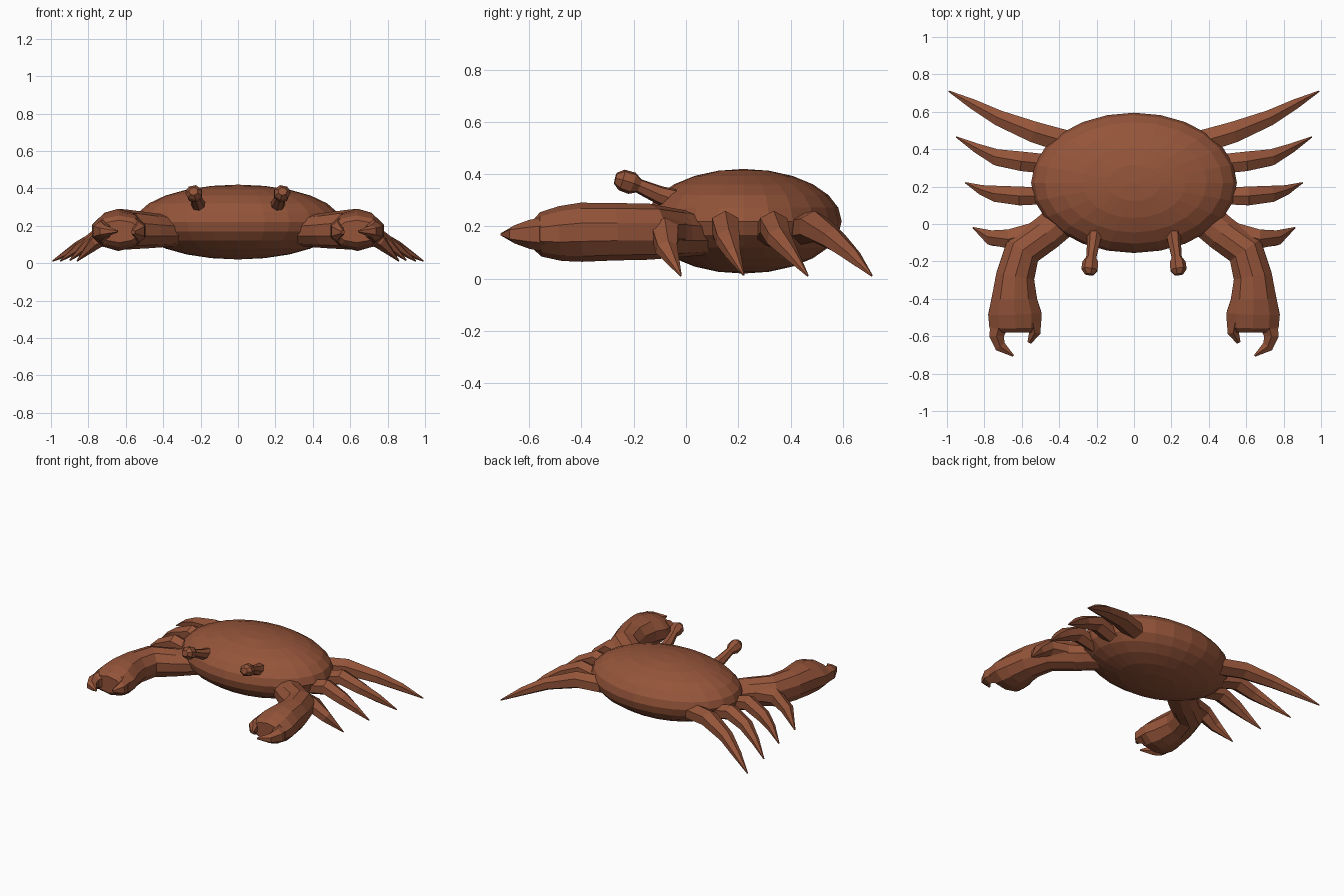
import bpy, bmesh, math
from mathutils import Vector, Matrix

shell_brown = bpy.data.materials.new("shell_brown")
shell_brown.diffuse_color = (0.30, 0.09, 0.042, 1)


def finish(name, bm, mirrored=True):
    bmesh.ops.recalc_face_normals(bm, faces=bm.faces)
    mesh = bpy.data.meshes.new(name)
    bm.to_mesh(mesh)
    bm.free()
    mesh.materials.append(shell_brown)
    ob = bpy.data.objects.new(name, mesh)
    bpy.context.collection.objects.link(ob)
    if mirrored:
        ob.modifiers.new("mirror", "MIRROR").use_mirror_merge = False
    return ob


def limb(name, stations, sides=8):
    """Faceted tube; each station is x, y, z, half width, half height."""
    bm = bmesh.new()
    pts = [Vector(s[:3]) for s in stations]
    rings = []
    for i, s in enumerate(stations):
        along = (pts[min(i + 1, len(pts) - 1)] - pts[max(i - 1, 0)]).normalized()
        side = along.cross(Vector((0, 0, 1))).normalized()
        up = side.cross(along)
        ring = []
        for k in range(sides):
            a = 2 * math.pi * (k + 0.5) / sides
            ring.append(bm.verts.new(pts[i] + side * s[3] * math.cos(a) + up * s[4] * math.sin(a)))
        rings.append(ring)
    for a, b in zip(rings, rings[1:]):
        for k in range(sides):
            n = (k + 1) % sides
            bm.faces.new((a[k], a[n], b[n], b[k]))
    bm.faces.new(rings[0])
    bm.faces.new(rings[-1])
    return finish(name, bm)


# Shell: flattened faceted ellipsoid
bm = bmesh.new()
bmesh.ops.create_uvsphere(bm, u_segments=24, v_segments=12, radius=1)
bmesh.ops.transform(bm, verts=bm.verts,
                    matrix=Matrix.Translation((0, 0.22, 0.22)) @ Matrix.Diagonal((0.55, 0.375, 0.2, 1)))
finish("shell", bm, mirrored=False)

# Walking legs, back to front
limb("back_leg", [(0.36, 0.44, 0.19, .07, .06), (0.53, 0.49, 0.20, .065, .06),
                  (0.72, 0.565, 0.15, .048, .045), (0.86, 0.64, 0.085, .03, .03),
                  (0.99, 0.71, 0.012, .004, .004)], 6)
limb("rear_middle_leg", [(0.46, 0.32, 0.17, .06, .05), (0.60, 0.335, 0.205, .06, .055),
                         (0.73, 0.355, 0.155, .05, .045), (0.84, 0.405, 0.09, .028, .03),
                         (0.95, 0.465, 0.012, .004, .004)], 6)
limb("front_middle_leg", [(0.46, 0.15, 0.17, .05, .05), (0.61, 0.15, 0.205, .058, .055),
                          (0.73, 0.16, 0.15, .05, .045), (0.81, 0.18, 0.095, .03, .03),
                          (0.90, 0.22, 0.015, .004, .004)], 6)
limb("front_leg", [(0.52, -0.04, 0.18, .06, .06), (0.66, -0.08, 0.18, .06, .055),
                   (0.76, -0.075, 0.115, .045, .04), (0.86, -0.02, 0.012, .004, .004)], 6)

# Claw arm with wide palm
limb("claw_arm", [(0.34, 0.06, 0.17, .10, .08), (0.47, -0.05, 0.175, .10, .095),
                  (0.595, -0.14, 0.18, .105, .107), (0.635, -0.28, 0.18, .108, .11),
                  (0.64, -0.40, 0.178, .128, .113), (0.637, -0.48, 0.173, .15, .105),
                  (0.635, -0.555, 0.17, .145, .085), (0.635, -0.58, 0.17, .11, .06)], 10)
# Pincer fingers curving toward each other
limb("outer_pincer", [(0.715, -0.53, 0.17, .06, .07), (0.735, -0.60, 0.17, .045, .055),
                      (0.715, -0.655, 0.17, .035, .035), (0.645, -0.705, 0.17, .006, .006)], 6)
limb("inner_pincer", [(0.54, -0.53, 0.17, .05, .07), (0.53, -0.58, 0.17, .035, .05),
                      (0.56, -0.635, 0.165, .012, .012)], 6)

# Eye stalks ending in a knob
limb("eye_stalk", [(0.205, -0.02, 0.295, .045, .045), (0.215, -0.10, 0.32, .036, .036),
                   (0.228, -0.18, 0.355, .028, .028), (0.232, -0.205, 0.365, .044, .044),
                   (0.236, -0.245, 0.378, .046, .042), (0.238, -0.27, 0.384, .025, .022)], 7)
